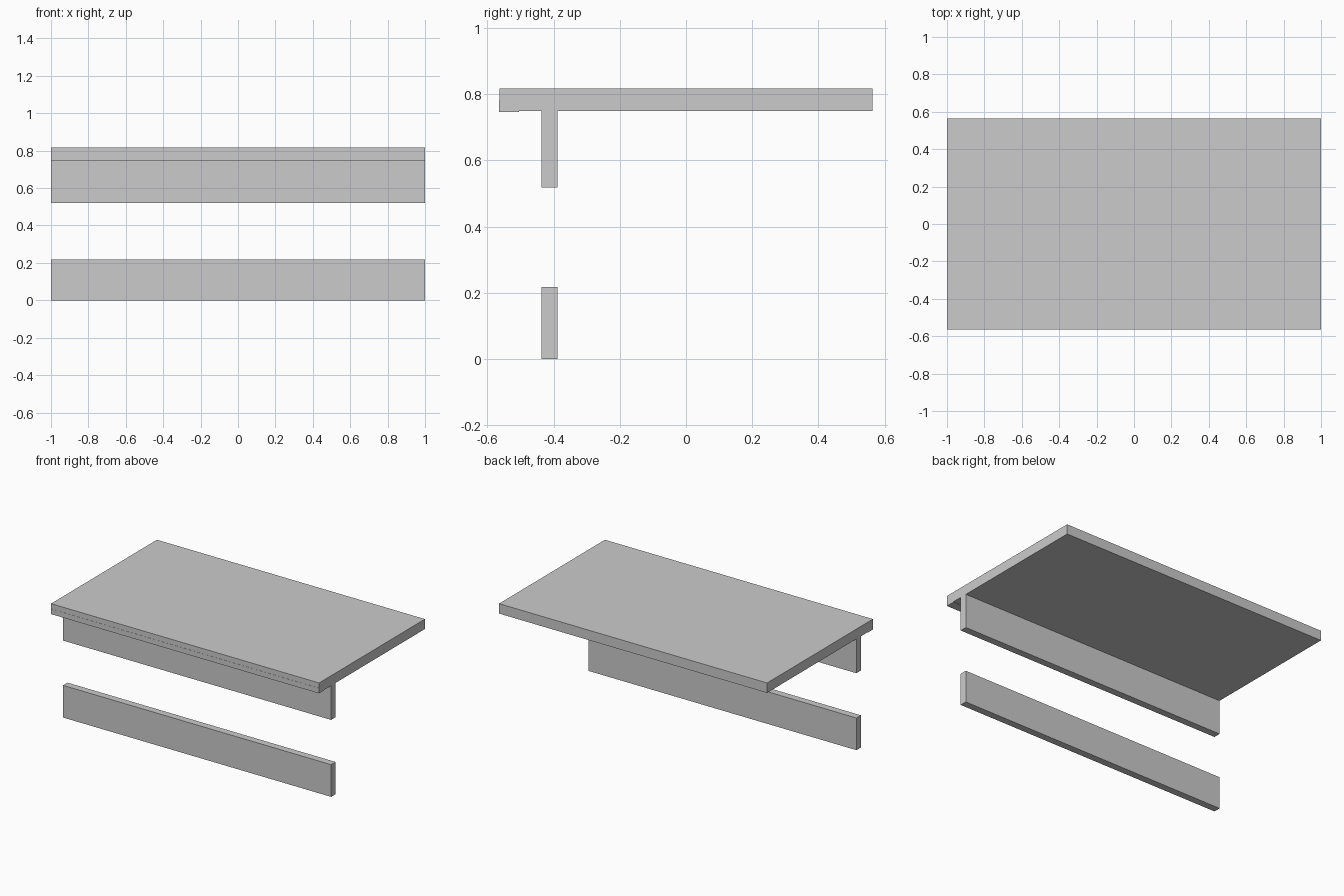
import bpy

if "Cube" in bpy.data.objects:
    bpy.data.objects.remove(bpy.data.objects["Cube"])


def box(name, x, y, z):
    """Axis-aligned box from (min, max) ranges."""
    bpy.ops.mesh.primitive_cube_add(
        size=1, location=[(a + b) / 2 for a, b in (x, y, z)])
    ob = bpy.context.object
    ob.name = ob.data.name = name
    ob.scale = [b - a for a, b in (x, y, z)]
    bpy.ops.object.transform_apply(location=False, rotation=False, scale=True)
    return ob


FULL = (-1.0, 1.0)
BOARD_Y = (-0.436, -0.388)

# Wide slab top
box("table_top", FULL, (-0.564, 0.564), (0.75, 0.817))

# Thin edging along the lower half of the front edge
box("front_edging", FULL, (-0.565, -0.505), (0.747, 0.782))

# Two long boards below the front of the slab
for name, z in (("upper_rail", (0.519, 0.75)), ("lower_rail", (0.0, 0.217))):
    box(name, FULL, BOARD_Y, z)
